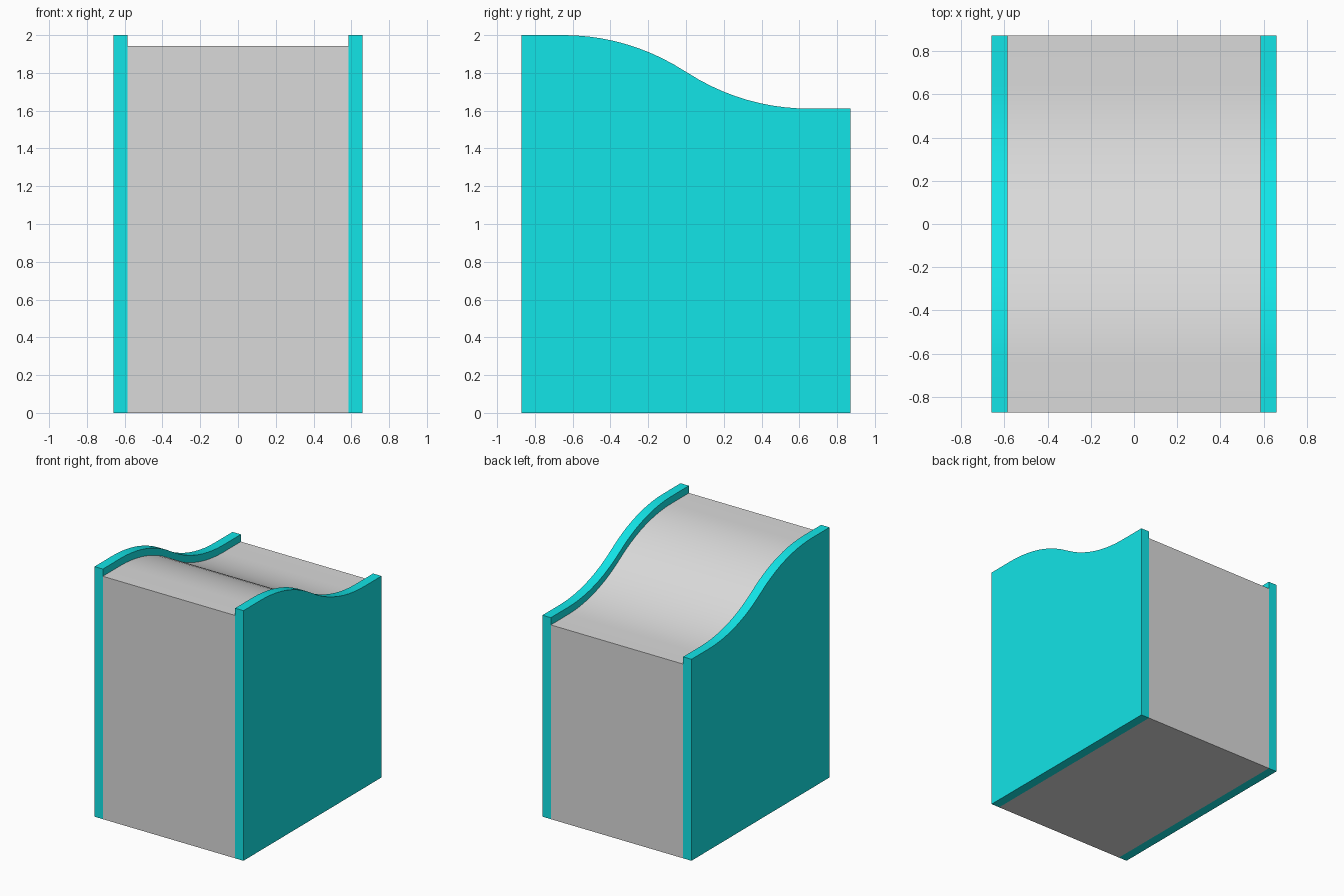
import bpy, bmesh, math

if "Cube" in bpy.data.objects:
    bpy.data.objects.remove(bpy.data.objects["Cube"])

HALF_Y, OUT_X, IN_X = 0.872, 0.659, 0.585
R, REACH, HIGH, LOW, STEPS = 1.18, 0.65, 2.0, 1.611, 10


def material(name, rgb):
    m = bpy.data.materials.new(name)
    m.diffuse_color = (*rgb, 1)
    m.use_nodes = True
    m.node_tree.nodes["Principled BSDF"].inputs["Base Color"].default_value = m.diffuse_color
    return m


# S-shaped side outline: flat, two mirrored arcs, flat
def outline(drop):
    pts = [(-HALF_Y, 0), (HALF_Y, 0), (HALF_Y, LOW - drop)]
    n = 2 * STEPS
    for i in range(n + 1):
        y = REACH * (1 - 2 * i / n)
        d = REACH - abs(y)
        sag = R - math.sqrt(R * R - d * d)
        z = (HIGH + LOW) / 2 if i == STEPS else (LOW + sag if y > 0 else HIGH - sag)
        pts.append((y, z - drop))
    return pts + [(-HALF_Y, HIGH - drop)]


# Extrude the outline along x
def slab(name, x0, x1, drop, mat):
    bm = bmesh.new()
    face = bm.faces.new([bm.verts.new((x0, y, z)) for y, z in outline(drop)])
    ext = bmesh.ops.extrude_face_region(bm, geom=[face])
    moved = [v for v in ext["geom"] if isinstance(v, bmesh.types.BMVert)]
    bmesh.ops.translate(bm, verts=moved, vec=(x1 - x0, 0, 0))
    bmesh.ops.recalc_face_normals(bm, faces=bm.faces)
    me = bpy.data.meshes.new(name)
    bm.to_mesh(me)
    bm.free()
    me.materials.append(mat)
    ob = bpy.data.objects.new(name, me)
    bpy.context.collection.objects.link(ob)
    bpy.ops.object.select_all(action='DESELECT')
    ob.select_set(True)
    bpy.context.view_layer.objects.active = ob
    bpy.ops.object.shade_smooth_by_angle(angle=math.radians(30))


cyan = material("cyan", (0.006, 0.78, 0.80))
grey = material("light grey", (0.70, 0.70, 0.70))

# Grey core between two taller cyan side panels
slab("core_block", -IN_X, IN_X, 0.058, grey)
slab("left_panel", -OUT_X, -IN_X, 0, cyan)
slab("right_panel", IN_X, OUT_X, 0, cyan)
